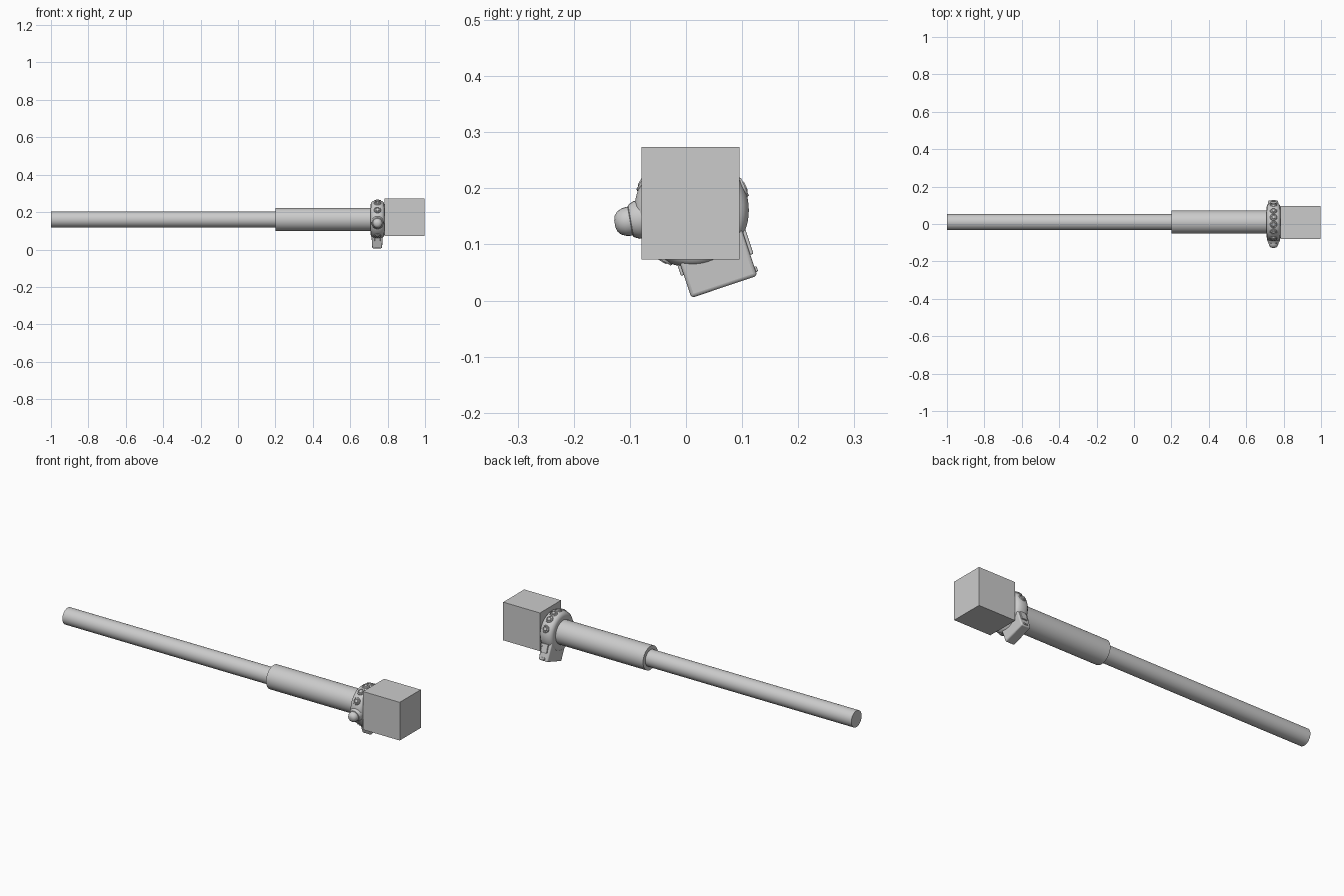
import bpy, math
from mathutils import Vector, Matrix

if "Cube" in bpy.data.objects:
    bpy.data.objects.remove(bpy.data.objects["Cube"], do_unlink=True)

CY, CZ = 0.01, 0.161     # axis of the shaft
RX = 0.746               # middle of the band along the shaft

grey = bpy.data.materials.new("plain grey")
grey.use_nodes = True
grey.diffuse_color = (0.6, 0.6, 0.6, 1)
grey.node_tree.nodes["Principled BSDF"].inputs["Base Color"].default_value = (0.6, 0.6, 0.6, 1)


def finish(name, smooth=True, bevel=0):
    ob = bpy.context.object
    ob.name = name
    ob.data.materials.clear()
    ob.data.materials.append(grey)
    if bevel:
        mod = ob.modifiers.new("Bevel", "BEVEL")
        mod.width, mod.segments = bevel, 3
    if smooth:
        bpy.ops.object.shade_smooth_by_angle(angle=math.radians(35))
    return ob


def lathe(name, profile, origin, axis, steps=48):
    """Revolve (radius, height) points about an axis."""
    rot = Vector(axis).to_track_quat("Z", "Y").to_matrix().to_4x4()
    verts, faces, n = [], [], len(profile)
    for i in range(steps):
        a = math.tau * i / steps
        verts += [(r * math.cos(a), r * math.sin(a), h) for r, h in profile]
        j = (i + 1) % steps
        faces += [(i * n + k, j * n + k, j * n + k + 1, i * n + k + 1) for k in range(n - 1)]
    faces.append([i * n for i in reversed(range(steps))])
    faces.append([i * n + n - 1 for i in range(steps)])
    mesh = bpy.data.meshes.new(name)
    mesh.from_pydata(verts, [], faces)
    mesh.transform(Matrix.Translation(origin) @ rot)
    ob = bpy.data.objects.new(name, mesh)
    bpy.context.collection.objects.link(ob)
    bpy.ops.object.select_all(action="DESELECT")
    ob.select_set(True)
    bpy.context.view_layer.objects.active = ob
    return finish(name)


def radial(name, degrees, profile):
    a = math.radians(degrees)
    lathe(name, profile, (RX, CY, CZ), (0, math.cos(a), math.sin(a)), 24)


def box(name, centre, size, tilt=0, bevel=0, taper=1):
    bpy.ops.mesh.primitive_cube_add(size=1)
    ob = bpy.context.object
    for v in ob.data.vertices:
        if v.co.z < 0:
            v.co.x *= taper
        v.co = Vector(a * b for a, b in zip(v.co, size))
    ob.location = centre
    ob.rotation_euler.x = tilt
    return finish(name, bevel > 0, bevel)


# Shaft and thicker sleeve
lathe("shaft", [(0.043, 0), (0.043, 1.21)], (-1, CY, CZ), (1, 0, 0), 64)
lathe("sleeve", [(0.062, 0), (0.062, 0.52)], (0.2, CY, CZ), (1, 0, 0), 64)

# Square end block
box("end_block", (0.891, 0.008, 0.1735), (0.214, 0.175, 0.201))

# Rounded band between sleeve and end block
lathe("band", [(0.06, -0.037), (0.08, -0.037), (0.09, -0.034), (0.098, -0.025),
               (0.102, -0.01), (0.102, 0.01), (0.098, 0.025), (0.09, 0.034),
               (0.08, 0.037), (0.06, 0.038)], (RX, CY, CZ), (1, 0, 0), 64)

# Round studs in raised collars around the band
for i, deg in enumerate((24, 53, 75, 97, 121, 150, 240)):
    radial(f"stud_collar_{i}", deg, [(0.021, 0.08), (0.02, 0.098), (0.017, 0.104),
                                     (0.014, 0.104), (0.013, 0.1)])
    radial(f"stud_{i}", deg, [(0.011, 0.08), (0.011, 0.103), (0.008, 0.106)])

# Large domed knob at the front
radial("knob_base", 190, [(0.036, 0.07), (0.034, 0.1), (0.029, 0.11), (0.024, 0.112)])
radial("knob_dome", 190, [(0.024, 0.1), (0.026, 0.114), (0.025, 0.122), (0.021, 0.131),
                          (0.014, 0.137), (0.006, 0.139)])

# Tilted housing hanging below the band
TILT = math.radians(18.5)
across = Vector((0, math.cos(TILT), math.sin(TILT)))
down = Vector((0, math.sin(TILT), -math.cos(TILT)))
hub = Vector((RX, CY, CZ)) + across * 0.012


def on_housing(name, side, depth, size, bevel):
    box(name, hub + across * side + down * depth, size, TILT, bevel)


box("housing", hub + down * 0.098 - Vector((0.002, 0, 0)), (0.064, 0.124, 0.1), TILT, 0.006, 0.82)

# Side pads and catches on the housing
on_housing("rear_pad", 0.062, 0.086, (0.034, 0.012, 0.045), 0.002)
on_housing("rear_catch", 0.061, 0.136, (0.022, 0.01, 0.01), 0.002)
on_housing("front_pad", -0.062, 0.092, (0.03, 0.01, 0.026), 0.002)
